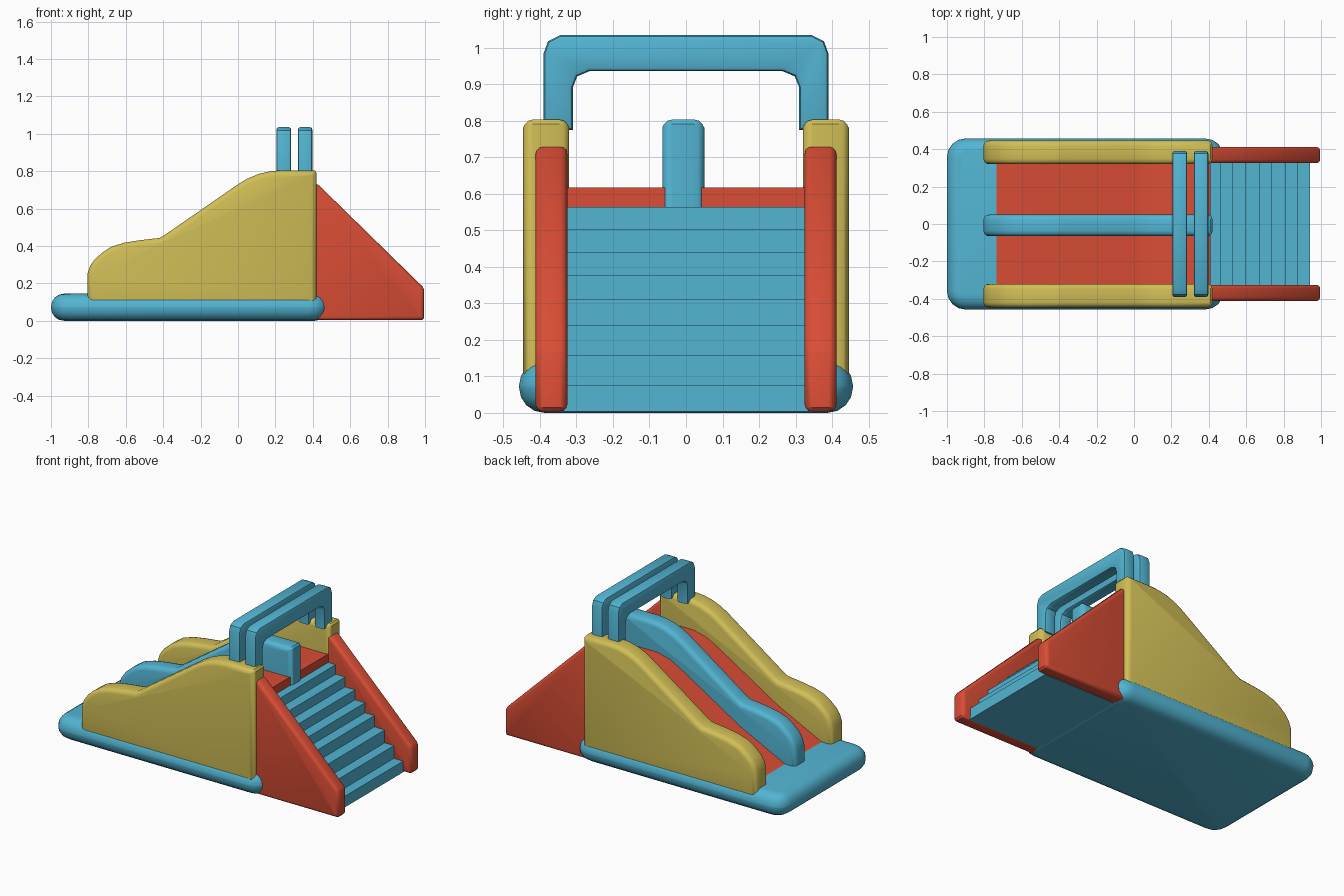
import bpy, bmesh, math

if "Cube" in bpy.data.objects:
    bpy.data.objects.remove(bpy.data.objects["Cube"])


def material(name, rgb):
    m = bpy.data.materials.new(name)
    m.diffuse_color = (*rgb, 1)
    m.use_nodes = True
    m.node_tree.nodes["Principled BSDF"].inputs["Base Color"].default_value = m.diffuse_color
    return m


BLUE = material("sky blue", (0.085, 0.46, 0.65))
YELLOW = material("warm yellow", (0.64, 0.52, 0.095))
RED = material("tomato red", (0.70, 0.075, 0.036))


def finish(name, bm, mat, angle=35):
    bmesh.ops.recalc_face_normals(bm, faces=bm.faces[:])
    me = bpy.data.meshes.new(name)
    bm.to_mesh(me)
    bm.free()
    me.materials.append(mat)
    ob = bpy.data.objects.new(name, me)
    bpy.context.collection.objects.link(ob)
    bpy.ops.object.select_all(action='DESELECT')
    ob.select_set(True)
    bpy.context.view_layer.objects.active = ob
    bpy.ops.object.shade_smooth_by_angle(angle=math.radians(angle))
    return ob


def extrude(name, profile, a, b, mat, axis='y', bevel=0, segs=3):
    """Extrude a profile (u, z) from a to b along axis, rounding the cap rims."""
    def at(p, t):
        return (p[0], t, p[1]) if axis == 'y' else (t, p[0], p[1])
    bm = bmesh.new()
    lo = [bm.verts.new(at(p, a)) for p in profile]
    hi = [bm.verts.new(at(p, b)) for p in profile]
    caps = [bm.faces.new(lo), bm.faces.new(hi)]
    n = len(profile)
    for i in range(n):
        j = (i + 1) % n
        bm.faces.new((lo[i], lo[j], hi[j], hi[i]))
    bmesh.ops.recalc_face_normals(bm, faces=bm.faces[:])
    if bevel:
        rim = [e for f in caps for e in f.edges]
        bmesh.ops.bevel(bm, geom=rim, offset=bevel, segments=segs,
                        profile=0.5, affect='EDGES')
    return finish(name, bm, mat)


# Inflated base cushion: rounded in plan, then rounded rims
bm = bmesh.new()
bmesh.ops.create_cube(bm, size=1)
for v in bm.verts:
    v.co = (-0.26 + v.co.x * 1.48, v.co.y * 0.915, 0.0725 + v.co.z * 0.145)
upright = [e for e in bm.edges if abs(e.verts[0].co.z - e.verts[1].co.z) > 0.1]
bmesh.ops.bevel(bm, geom=upright, offset=0.1, segments=4, profile=0.5, affect='EDGES')
rims = [e for e in bm.edges if abs(e.verts[0].co.z - e.verts[1].co.z) < 0.01]
bmesh.ops.bevel(bm, geom=rims, offset=0.07, segments=4, profile=0.5, affect='EDGES')
finish("base_cushion", bm, BLUE)

# Wavy side walls and centre divider share one profile
wave = [(-0.805, 0.08), (-0.805, 0.25), (-0.79, 0.295), (-0.765, 0.33), (-0.725, 0.365),
        (-0.68, 0.395), (-0.61, 0.417), (-0.53, 0.43), (-0.42, 0.443), (-0.39, 0.46),
        (0.0, 0.73), (0.05, 0.76), (0.11, 0.785), (0.17, 0.799), (0.23, 0.804),
        (0.41, 0.804), (0.42, 0.792), (0.42, 0.08)]
extrude("side_wall_back", wave, 0.32, 0.446, YELLOW, bevel=0.028)
extrude("side_wall_front", wave, -0.446, -0.32, YELLOW, bevel=0.028)
extrude("centre_divider", wave, -0.065, 0.05, BLUE, bevel=0.028)

# Sliding surface with top platform
slide = [(-0.745, 0.08), (-0.745, 0.14), (-0.42, 0.30), (0.0, 0.555), (0.08, 0.597),
         (0.17, 0.618), (0.41, 0.618), (0.41, 0.08)]
extrude("slide_bed", slide, -0.335, 0.335, RED)

# Climbing stairs
treads = [0.075, 0.157, 0.24, 0.312, 0.376, 0.44, 0.503, 0.564]
noses = [0.94, 0.875, 0.81, 0.737, 0.67, 0.60, 0.53, 0.463]
steps = [(0.38, 0.004), (0.94, 0.004)]
for i, (x, z) in enumerate(zip(noses, treads)):
    steps += [(x, z), (noses[i + 1] if i < 7 else 0.38, z)]
extrude("stairs", steps, -0.335, 0.335, BLUE)

# Sloped stair side panels
panel = [(0.40, 0.004), (0.985, 0.004), (0.995, 0.015), (0.995, 0.165), (0.985, 0.185),
         (0.43, 0.727), (0.40, 0.733)]
extrude("stair_panel_back", panel, 0.325, 0.412, RED, bevel=0.02)
extrude("stair_panel_front", panel, -0.412, -0.325, RED, bevel=0.02)

# Two overhead arches
half = [(0.31, 0.775), (0.39, 0.775), (0.39, 0.985), (0.378, 1.018), (0.345, 1.035)]
inner = [(0.265, 0.936), (0.298, 0.922), (0.31, 0.892)]
arch = half + [(-y, z) for y, z in half[::-1]] \
    + [(-y, z) for y, z in inner[::-1]] + inner
extrude("arch_outer", arch, 0.32, 0.397, BLUE, axis='x', bevel=0.012, segs=2)
extrude("arch_inner", arch, 0.205, 0.284, BLUE, axis='x', bevel=0.012, segs=2)
